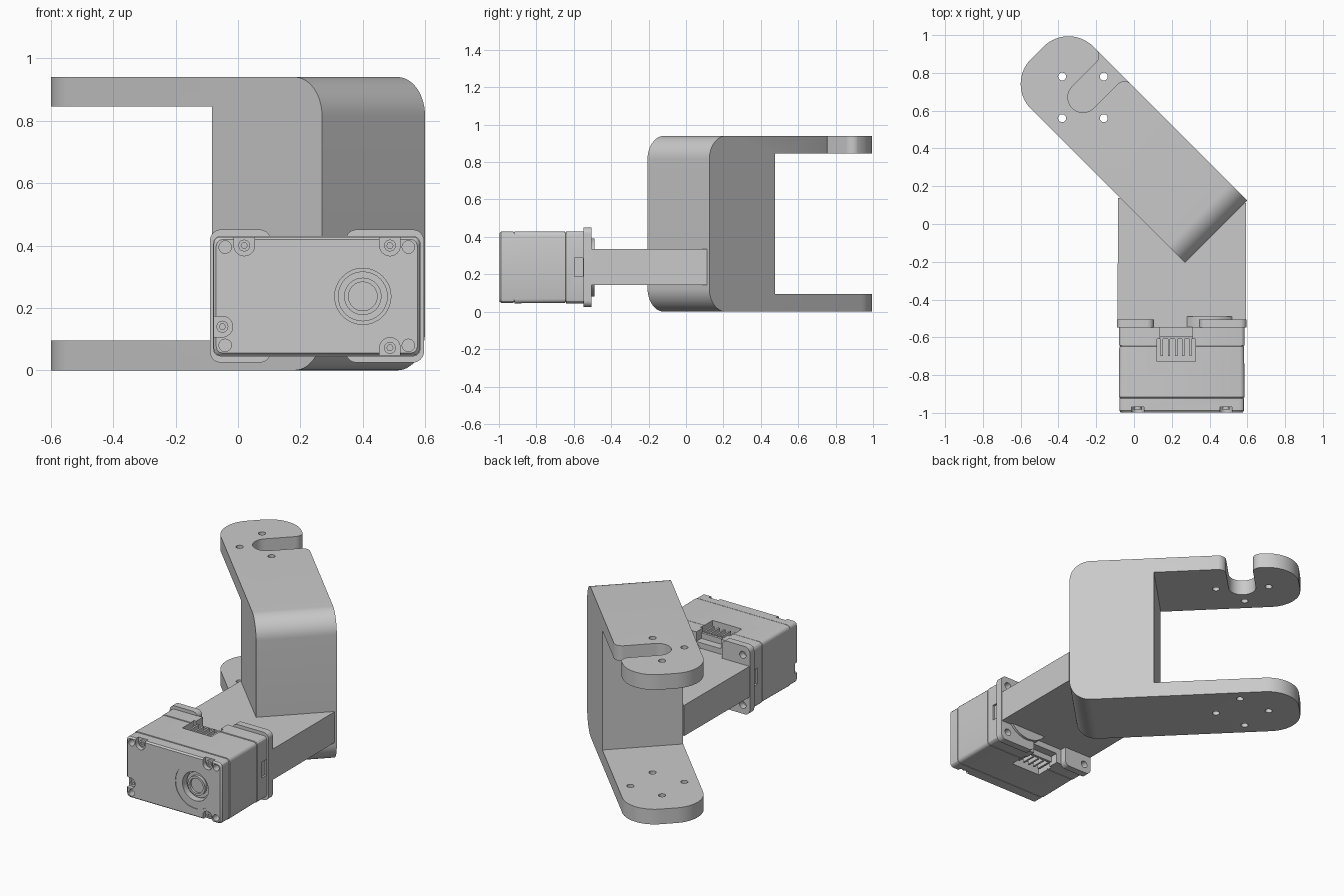
import bpy, bmesh, math
from mathutils import Vector

if "Cube" in bpy.data.objects:
    bpy.data.objects.remove(bpy.data.objects["Cube"])

COLOUR = (0.59, 0.59, 0.59, 1)
grey = bpy.data.materials.new("plain grey")
grey.use_nodes = True
grey.diffuse_color = COLOUR
grey.node_tree.nodes["Principled BSDF"].inputs["Base Color"].default_value = COLOUR


def rounded(points, radii, steps=10):
    """Closed 2D outline with each corner rounded by its own radius."""
    out = []
    n = len(points)
    for i, r in enumerate(radii):
        p = Vector(points[i])
        u = (Vector(points[i - 1]) - p).normalized()
        v = (Vector(points[(i + 1) % n]) - p).normalized()
        if not r:
            new = [p]
        else:
            half = u.angle(v) / 2
            c = p + (u + v).normalized() * r / math.sin(half)
            a, b = p + u * r / math.tan(half) - c, p + v * r / math.tan(half) - c
            start = math.atan2(a.y, a.x)
            sweep = (math.atan2(b.y, b.x) - start + math.pi) % math.tau - math.pi
            angles = [start + sweep * k / steps for k in range(steps + 1)]
            new = [c + Vector((math.cos(t), math.sin(t))) * r for t in angles]
        for q in new:
            if not out or (q - out[-1]).length > 1e-5:
                out.append(q)
    if (out[0] - out[-1]).length < 1e-5:
        out.pop()
    return out


def rect(x0, x1, y0, y1, r=0, steps=10):
    return rounded([(x0, y0), (x1, y0), (x1, y1), (x0, y1)], [r] * 4, steps)


def circle(x, y, r, n=32):
    return [Vector((x + r * math.cos(k * math.tau / n), y + r * math.sin(k * math.tau / n)))
            for k in range(n)]


def loft(name, axis, rings):
    """Solid through rings of (position along axis, outline)."""
    place = {"x": lambda u, v, w: (w, u, v),
             "y": lambda u, v, w: (u, w, v),
             "z": lambda u, v, w: (u, v, w)}[axis]
    bm = bmesh.new()
    loops = [[bm.verts.new(place(p[0], p[1], w)) for p in outline] for w, outline in rings]
    for a, b in zip(loops, loops[1:]):
        for i in range(len(a)):
            bm.faces.new((a[i - 1], a[i], b[i], b[i - 1]))
    bm.faces.new(loops[0])
    bm.faces.new(loops[-1])
    bmesh.ops.recalc_face_normals(bm, faces=bm.faces)
    mesh = bpy.data.meshes.new(name)
    bm.to_mesh(mesh)
    bm.free()
    mesh.materials.append(grey)
    obj = bpy.data.objects.new(name, mesh)
    bpy.context.collection.objects.link(obj)
    return obj


def prism(name, axis, outline, a, b):
    return loft(name, axis, [(a, outline), (b, outline)])


def select(obj):
    bpy.ops.object.select_all(action="DESELECT")
    obj.select_set(True)
    bpy.context.view_layer.objects.active = obj


def combine(obj, tool, operation="DIFFERENCE"):
    mod = obj.modifiers.new("shape", "BOOLEAN")
    mod.operation, mod.object, mod.solver = operation, tool, "EXACT"
    select(obj)
    bpy.ops.object.modifier_apply(modifier=mod.name)
    bpy.data.objects.remove(tool)


def finish(obj):
    select(obj)
    bpy.ops.object.shade_smooth_by_angle(angle=math.radians(30))


# C bracket: side profile trimmed by a rounded plan, then turned 45 degrees
T0, T1, S0, S1, WALL, TOP, PLATE = 0.045, 0.512, -0.336, 1.003, 0.162, 0.94, 0.095
profile = rounded([(S0, 0), (S1 + 0.1, 0), (S1 + 0.1, PLATE), (WALL, PLATE),
                   (WALL, TOP - PLATE), (S1 + 0.1, TOP - PLATE), (S1 + 0.1, TOP), (S0, TOP)],
                  [0.125, 0, 0, 0, 0, 0, 0, 0.125], 14)
bracket = prism("c_bracket", "x", profile, T0 - 0.1, T1 + 0.1)
plan = rounded([(T0, -1), (T1, -1), (T1, S1), (T0, S1)], [0, 0, 0.187, 0.187], 16)
combine(bracket, prism("plan_cutter", "z", plan, -0.1, 1.1), "INTERSECT")

# Side slot in the upper plate only, with flared mouth
MID_T, MID_S, SLOT = 0.283, 0.665, 0.08
mouth = T1 + 0.001
slot = rounded([(MID_T - SLOT, MID_S - SLOT), (mouth, MID_S - SLOT), (mouth, 0.5), (0.6, 0.5),
                (0.6, 0.83), (mouth, 0.83), (mouth, MID_S + SLOT), (MID_T - SLOT, MID_S + SLOT)],
               [SLOT, 0.05, 0, 0, 0, 0, 0.05, SLOT])
combine(bracket, prism("slot_cutter", "z", slot, 0.5, 1.1))

# Bolt holes through the plates
for k in range(4):
    a = k * math.pi / 2
    hole = circle(MID_T + 0.156 * math.cos(a), MID_S + 0.156 * math.sin(a), 0.021, 20)
    combine(bracket, prism("hole_cutter", "z", hole, -0.1, 1.1))
bracket.rotation_euler.z = math.pi / 4
finish(bracket)

# Arm joining the bracket to the motor
prism("arm", "z", [(-0.088, -0.545), (0.593, -0.545), (0.593, 0.112), (-0.084, 0.138)], 0.142, 0.335)

# Motor body with seam grooves and chamfered corners
CX, CZ, HX, HZ = 0.2525, 0.2375, 0.3325, 0.1925
REAR = -0.545


def body_outline(inset):
    return rect(CX - HX + inset, CX + HX - inset, CZ - HZ + inset, CZ + HZ - inset, 0.022, 3)


stations = [(-0.998, 0.01), (-0.988, 0.002)]
for seam in (-0.92, -0.645):
    stations += [(seam - 0.003, 0.002), (seam - 0.002, 0.006), (seam + 0.002, 0.006), (seam + 0.003, 0)]
stations.append((REAR, 0))
body = loft("motor_body", "y", [(y, body_outline(i)) for y, i in stations])

# Screw pockets opening to the nearest edge
R = 0.033
for x, z, dx, dz in ((0.02, 0.4, 0, 1), (0.487, 0.4, 0, 1), (0.487, 0.072, 0, -1), (-0.05, 0.14, -1, 0)):
    c, d, n = Vector((x, z)), Vector((dx, dz)), Vector((-dz, dx))
    pocket = rounded([c + n * R + d * 0.1, c - n * R + d * 0.1, c - n * R - d * R, c + n * R - d * R],
                     [0, 0, R, R])
    combine(body, prism("pocket_cutter", "y", pocket, -1.1, -0.97))
    screw = prism("pocket_screw", "y", circle(x, z, 0.019, 20), -0.983, -0.968)
    combine(screw, prism("socket_cutter", "y", circle(x, z, 0.01, 6), -1.1, -0.974))
    finish(screw)

# Corner holes in the front face
corners = [(x, z) for x in (-0.041, 0.546) for z in (0.08, 0.395)]
for x, z in corners:
    combine(body, prism("hole_cutter", "y", circle(x, z, 0.02, 20), -1.1, -0.95))

# Shaft recess with stepped hub
SX, SZ = 0.4, 0.237
combine(body, prism("ring_cutter", "y", circle(SX, SZ, 0.137, 48), -1.1, -0.994))
combine(body, prism("shaft_cutter", "y", circle(SX, SZ, 0.09, 48), -1.1, -0.94))
hub = loft("shaft_hub", "y", [(-0.93, circle(SX, SZ, 0.08)), (-0.965, circle(SX, SZ, 0.08)),
                              (-0.965, circle(SX, SZ, 0.06)), (-0.985, circle(SX, SZ, 0.06))])
combine(hub, prism("bore_cutter", "y", circle(SX, SZ, 0.046), -1.1, -0.97))
finish(hub)

# Connector recesses with pins, above and below
for side in (1, -1):
    def span(low, high):
        return sorted((CZ + side * low, CZ + side * high))
    combine(body, prism("connector_cutter", "z", rect(0.122, 0.325, -0.728, -0.61), *span(HZ - 0.06, 0.3)))
    combine(body, prism("connector_cutter", "z", rect(0.137, 0.31, -0.62, -0.5), *span(HZ - 0.06, 0.3)))
    for k in range(5):
        x = 0.147 + k * 0.038
        prism("connector_rib", "z", rect(x - 0.006, x + 0.006, -0.7, -0.61), *span(HZ - 0.07, HZ - 0.02))
    prism("connector_bar", "z", rect(0.13, 0.317, -0.61, -0.595), *span(HZ - 0.07, HZ - 0.025))

# Side notches
for x in (CX - HX, CX + HX):
    combine(body, prism("notch_cutter", "x", rect(-0.597, -0.551, 0.188, 0.288), x - 0.012, x + 0.012))
finish(body)

# Mounting flange: one plate per side, drilled at the corners
for name, x0, x1 in (("right_flange", -0.09, 0.105), ("left_flange", 0.345, 0.596)):
    flange = prism(name, "y", rect(x0, x1, 0.025, 0.451, 0.035), -0.549, -0.505)
    for x, z in corners:
        if x0 < x < x1:
            combine(flange, prism("hole_cutter", "y", circle(x, z, 0.022, 20), -0.6, -0.45))
    finish(flange)

# Round boss behind the flange
finish(prism("rear_boss", "y", circle(SX, SZ, 0.155, 48), REAR - 0.003, -0.49))
